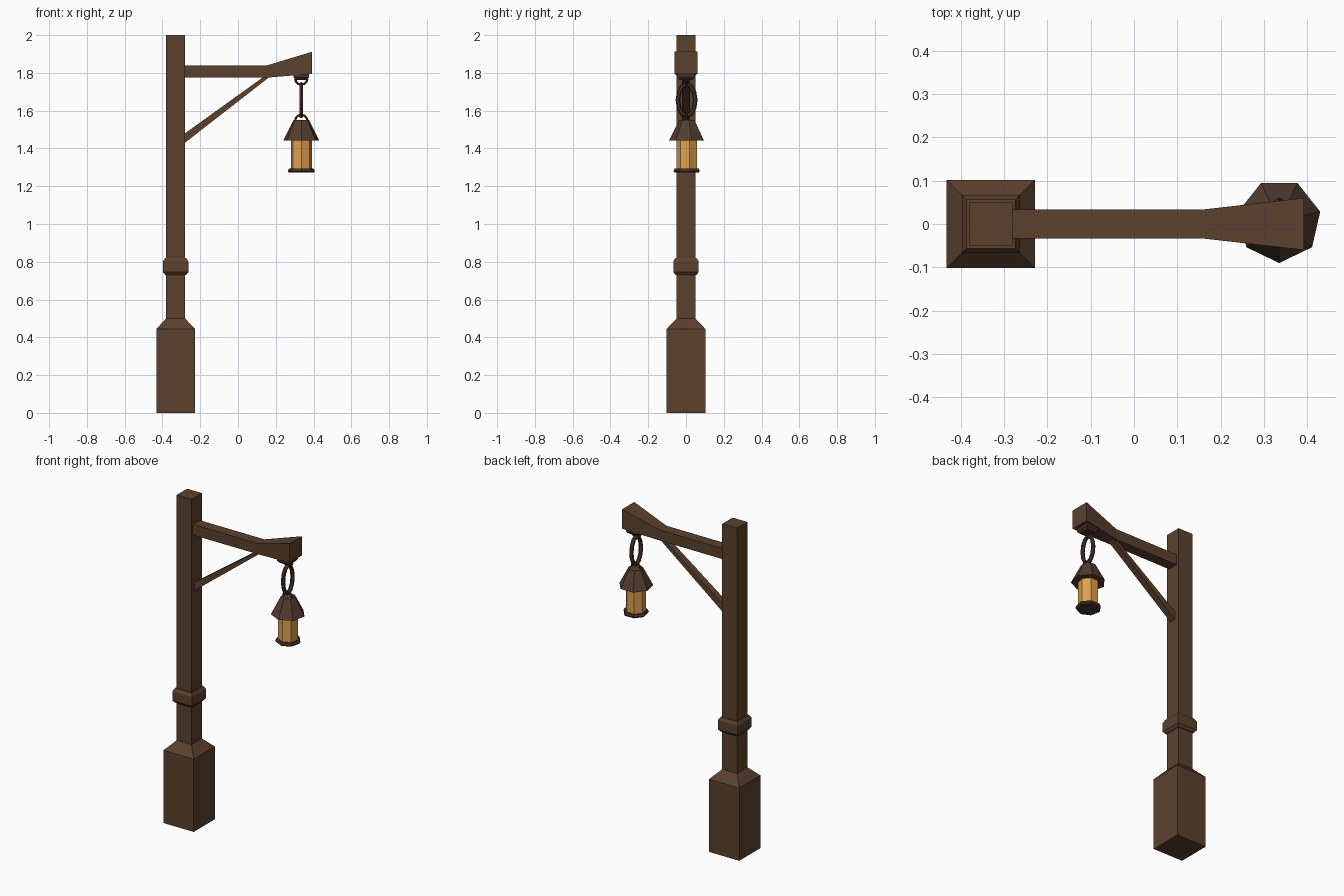
import bpy, bmesh
from math import pi, cos, sin
from mathutils import Vector

if "Cube" in bpy.data.objects:
    bpy.data.objects.remove(bpy.data.objects["Cube"])


def material(name, color):
    m = bpy.data.materials.new(name)
    m.diffuse_color = color
    m.use_nodes = True
    m.node_tree.nodes["Principled BSDF"].inputs["Base Color"].default_value = m.diffuse_color
    return m


wood = material("wood", (0.105, 0.052, 0.027, 1))
metal = material("dark_metal", (0.06, 0.032, 0.02, 1))
roof_mat = material("roof_brown", (0.085, 0.046, 0.028, 1))
glass = material("amber_glass", (0.72, 0.36, 0.08, 1))


def loft(name, rings, mat, closed=False):
    """Skin a list of matching point rings; cap the ends unless closed."""
    bm = bmesh.new()
    vs = [[bm.verts.new(p) for p in r] for r in rings]
    n = len(rings[0])
    pairs = list(zip(vs, vs[1:])) + ([(vs[-1], vs[0])] if closed else [])
    for a, b in pairs:
        for i in range(n):
            j = (i + 1) % n
            bm.faces.new((a[i], a[j], b[j], b[i]))
    if not closed:
        bm.faces.new(vs[0])
        bm.faces.new(vs[-1])
    bmesh.ops.recalc_face_normals(bm, faces=bm.faces)
    me = bpy.data.meshes.new(name)
    bm.to_mesh(me)
    bm.free()
    me.materials.append(mat)
    ob = bpy.data.objects.new(name, me)
    bpy.context.collection.objects.link(ob)
    return ob


def square(x, y, z, hx, hy):
    return [(x + sx * hx, y + sy * hy, z) for sx, sy in ((-1, -1), (1, -1), (1, 1), (-1, 1))]


def section(x, hy, z0, z1):
    return [(x, -hy, z0), (x, hy, z0), (x, hy, z1), (x, -hy, z1)]


def hepta(r, z):
    return [(LX + r * cos(-pi / 2 + 2 * pi * i / 7), LY + r * sin(-pi / 2 + 2 * pi * i / 7), z)
            for i in range(7)]


def tube(name, path, normal, r, mat, closed, sides=6):
    """Sweep a round section along a flat path with the given plane normal."""
    pts = [Vector(p) for p in path]
    n = len(pts)
    rings = []
    for i, p in enumerate(pts):
        a = pts[i - 1] if closed or i else p
        b = pts[(i + 1) % n] if closed or i < n - 1 else p
        side = (b - a).normalized().cross(normal)
        rings.append([p + r * (cos(t) * side + sin(t) * normal)
                      for t in (2 * pi * k / sides for k in range(sides))])
    return loft(name, rings, mat, closed)


PX = -0.33            # post axis
LX, LY = 0.335, 0.007  # lantern axis

# Post, flared plinth and collar
loft("post", [square(PX, 0, z, 0.05, 0.05) for z in (0.48, 2.0)], wood)
loft("plinth", [square(PX, 0, z, h, h) for z, h in ((0, 0.102), (0.445, 0.102), (0.5, 0.05))], wood)
loft("collar", [square(PX, 0, z, h, h) for z, h in
                ((0.73, 0.055), (0.745, 0.067), (0.802, 0.067), (0.82, 0.056))], wood)

# Arm with flared end, and diagonal brace
loft("arm", [section(-0.29, 0.033, 1.775, 1.84), section(0.155, 0.033, 1.775, 1.84),
             section(0.392, 0.06, 1.795, 1.912)], wood)
loft("brace", [section(-0.285, 0.02, 1.427, 1.477), section(0.165, 0.02, 1.777, 1.80)], wood)

# Hanger plate under the arm
loft("hanger_plate", [square(LX, 0, z, hx, hy) for z, hx, hy in
                      ((1.763, 0.03, 0.034), (1.776, 0.04, 0.045), (1.80, 0.04, 0.045))], metal)

# Half loops above and below, and the long link between them
for name, z, s in (("upper_loop", 1.768, -1), ("lower_loop", 1.548, 1)):
    arc = [(LX + 0.032 * cos(pi * i / 6), 0.003, z + s * 0.03 * sin(pi * i / 6)) for i in range(7)]
    tube(name, arc, Vector((0, 1, 0)), 0.006, metal, False)
oval = [(LX, 0.003 + 0.046 * cos(2 * pi * i / 12), 1.656 + 0.084 * sin(2 * pi * i / 12))
        for i in range(12)]
tube("chain_link", oval, Vector((1, 0, 0)), 0.012, metal, True)

# Seven-sided lantern
loft("lantern_roof", [hepta(r, z) for r, z in ((0.097, 1.443), (0.042, 1.55))], roof_mat)
loft("lantern_glass", [hepta(0.057, z) for z in (1.285, 1.446)], glass)
loft("lantern_base", [hepta(r, z) for r, z in ((0.067, 1.272), (0.073, 1.28), (0.067, 1.293))], metal)
